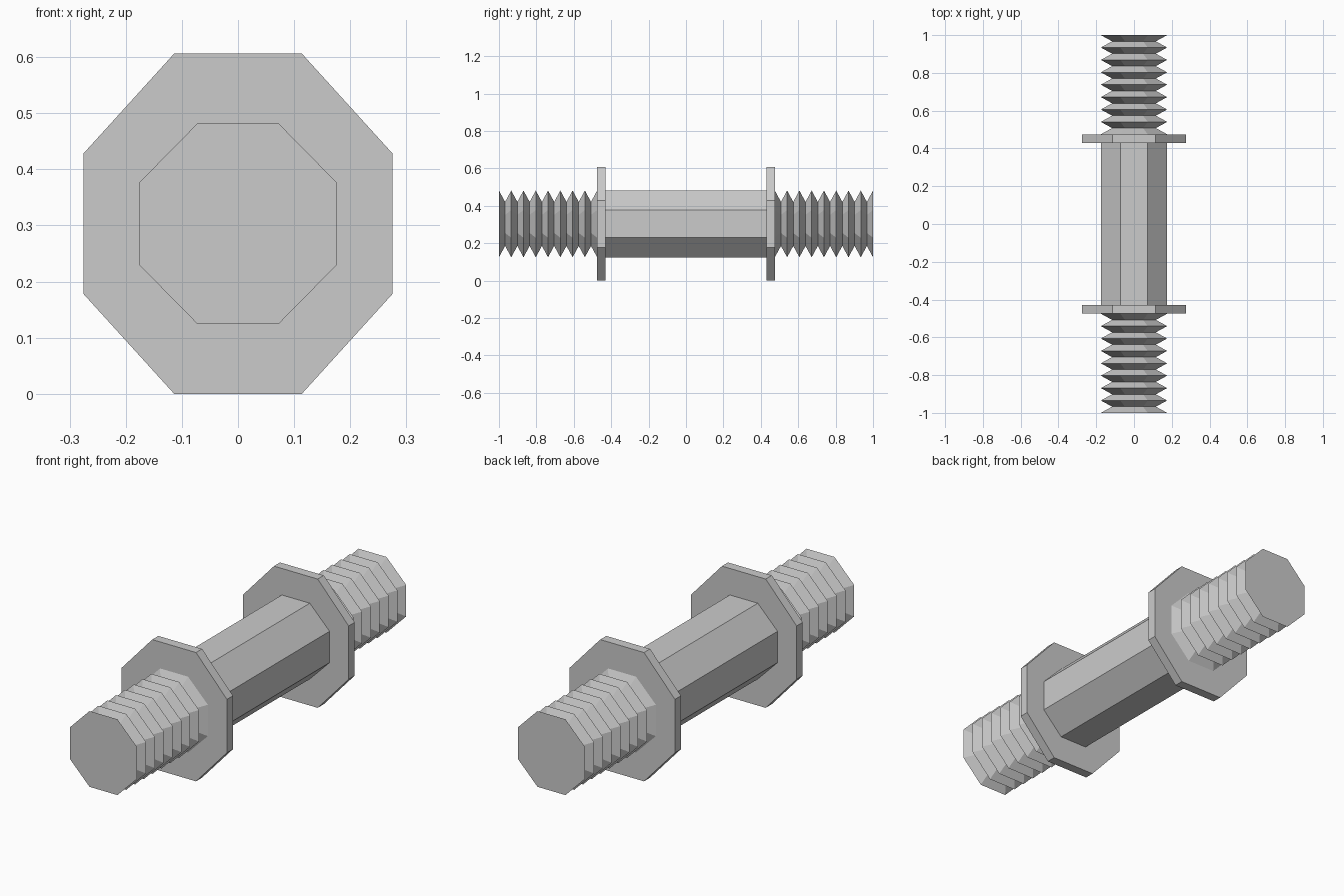
import bpy, bmesh
from math import cos, sin, pi

if "Cube" in bpy.data.objects:
    bpy.data.objects.remove(bpy.data.objects["Cube"])

CENTRE_Z = 0.303
BODY = (0.19, 0.193)      # octagon corner radii in x and z
FLANGE = (0.2977, 0.328)
SIDES = 8


def octagon_loft(name, radii, stations):
    """Capped octagonal loft along y; stations are (y, scale) pairs."""
    bm = bmesh.new()
    rings = []
    for y, s in stations:
        angles = [2 * pi * (i + 0.5) / SIDES for i in range(SIDES)]
        rings.append([bm.verts.new((radii[0] * s * cos(a), y,
                                    CENTRE_Z + radii[1] * s * sin(a)))
                      for a in angles])
    for a, b in zip(rings, rings[1:]):
        for i in range(SIDES):
            j = (i + 1) % SIDES
            bm.faces.new((a[i], a[j], b[j], b[i]))
    bm.faces.new(rings[0])
    bm.faces.new(rings[-1])
    bmesh.ops.recalc_face_normals(bm, faces=bm.faces[:])
    mesh = bpy.data.meshes.new(name)
    bm.to_mesh(mesh)
    bm.free()
    obj = bpy.data.objects.new(name, mesh)
    bpy.context.collection.objects.link(obj)
    return obj


# Central shaft
octagon_loft("shaft", BODY, [(-0.43, 1), (0.43, 1)])

# Flanges and threaded ends, on both sides
TURNS = 8
START, END, VALLEY = 0.475, 1.0, 0.66
for side, label in ((-1, "front"), (1, "back")):
    octagon_loft(label + "_flange", FLANGE, [(side * 0.43, 1), (side * START, 1)])
    step = (END - START) / (2 * TURNS)
    thread = [(side * (START + step * k), VALLEY if k % 2 else 1)
              for k in range(2 * TURNS + 1)]
    octagon_loft(label + "_thread", BODY, thread)
